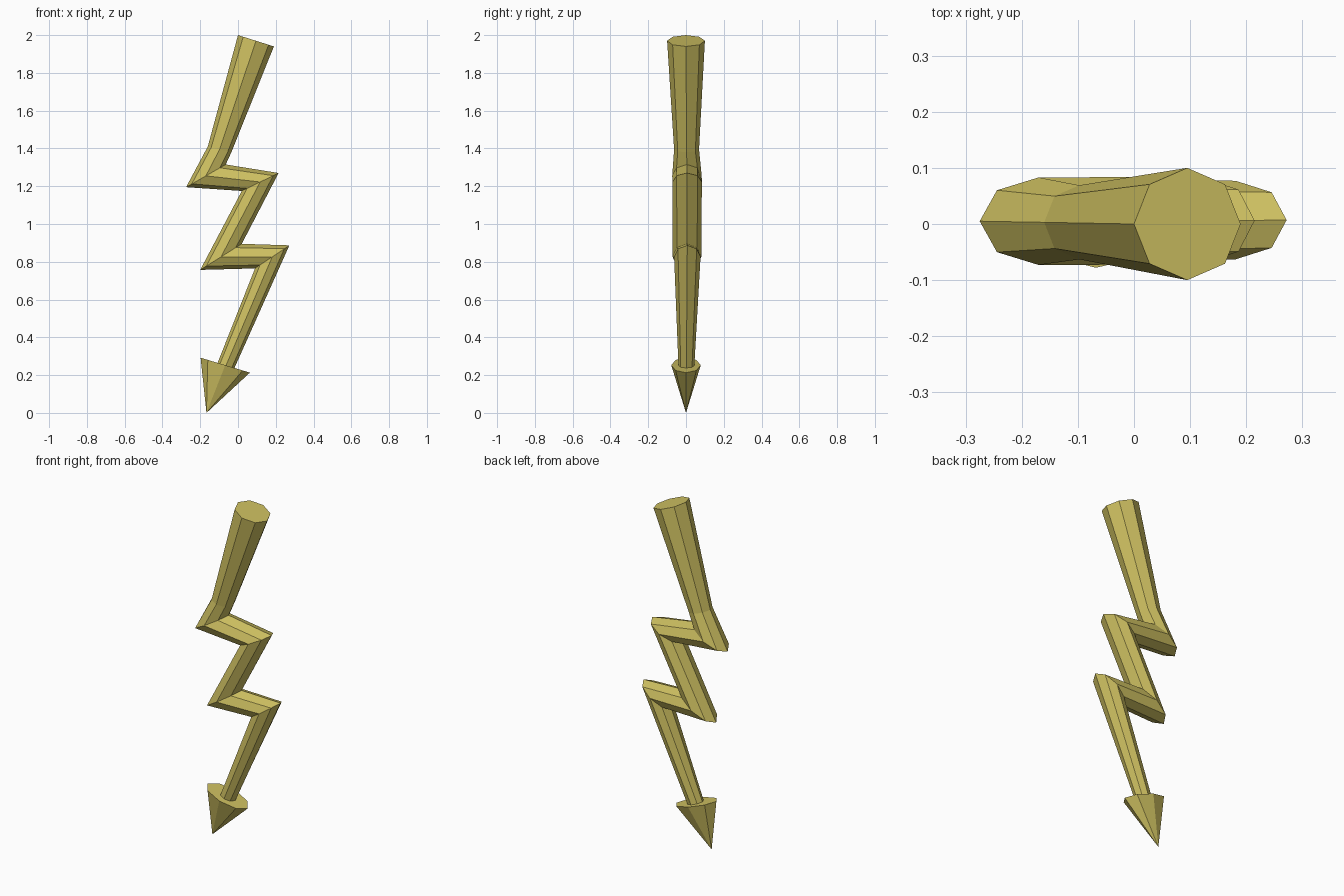
import bpy, bmesh, math

if "Cube" in bpy.data.objects:
    bpy.data.objects.remove(bpy.data.objects["Cube"])

mat = bpy.data.materials.new("gold")
mat.diffuse_color = (0.62, 0.53, 0.12, 1)
mat.use_nodes = True
mat.node_tree.nodes["Principled BSDF"].inputs["Base Color"].default_value = mat.diffuse_color
SIDES = 8


def ring(bm, left, right, half_depth, cy=0.0):
    """Octagon spanning left-right in the xz plane and +-half_depth in y."""
    verts = []
    for i in range(SIDES):
        a = 2 * math.pi * i / SIDES
        t = 0.5 - 0.5 * math.cos(a)
        x = left[0] + (right[0] - left[0]) * t
        z = left[1] + (right[1] - left[1]) * t
        verts.append(bm.verts.new((x, cy - half_depth * math.sin(a), z)))
    return verts


def finish(bm, name):
    bmesh.ops.recalc_face_normals(bm, faces=bm.faces)
    me = bpy.data.meshes.new(name)
    bm.to_mesh(me)
    bm.free()
    me.materials.append(mat)
    ob = bpy.data.objects.new(name, me)
    bpy.context.collection.objects.link(ob)
    return ob


# Zigzag shaft: mitred octagonal sections from top to bottom
sections = [
    ((0.0, 2.0), (0.19, 1.94), 0.10, 0.0),
    ((-0.16, 1.41), (-0.035, 1.38), 0.066, 0.003),
    ((-0.275, 1.195), (-0.065, 1.315), 0.078, 0.005),
    ((0.02, 1.175), (0.215, 1.27), 0.078, 0.006),
    ((-0.20, 0.757), (0.02, 0.895), 0.076, 0.005),
    ((0.09, 0.765), (0.272, 0.887), 0.070, 0.007),
    ((-0.11, 0.26), (-0.02, 0.235), 0.042, 0.002),
]
bm = bmesh.new()
rings = [ring(bm, *s) for s in sections]
for a, b in zip(rings, rings[1:]):
    for i in range(SIDES):
        j = (i + 1) % SIDES
        bm.faces.new((a[i], a[j], b[j], b[i]))
bm.faces.new(rings[0])
bm.faces.new(rings[-1])
finish(bm, "bolt_shaft")

# Flattened arrow tip
bm = bmesh.new()
base = ring(bm, (-0.198, 0.292), (0.063, 0.213), 0.078)
apex = bm.verts.new((-0.167, 0.0, 0.0))
for i in range(SIDES):
    bm.faces.new((base[i], base[(i + 1) % SIDES], apex))
bm.faces.new(base)
finish(bm, "arrow_tip")
